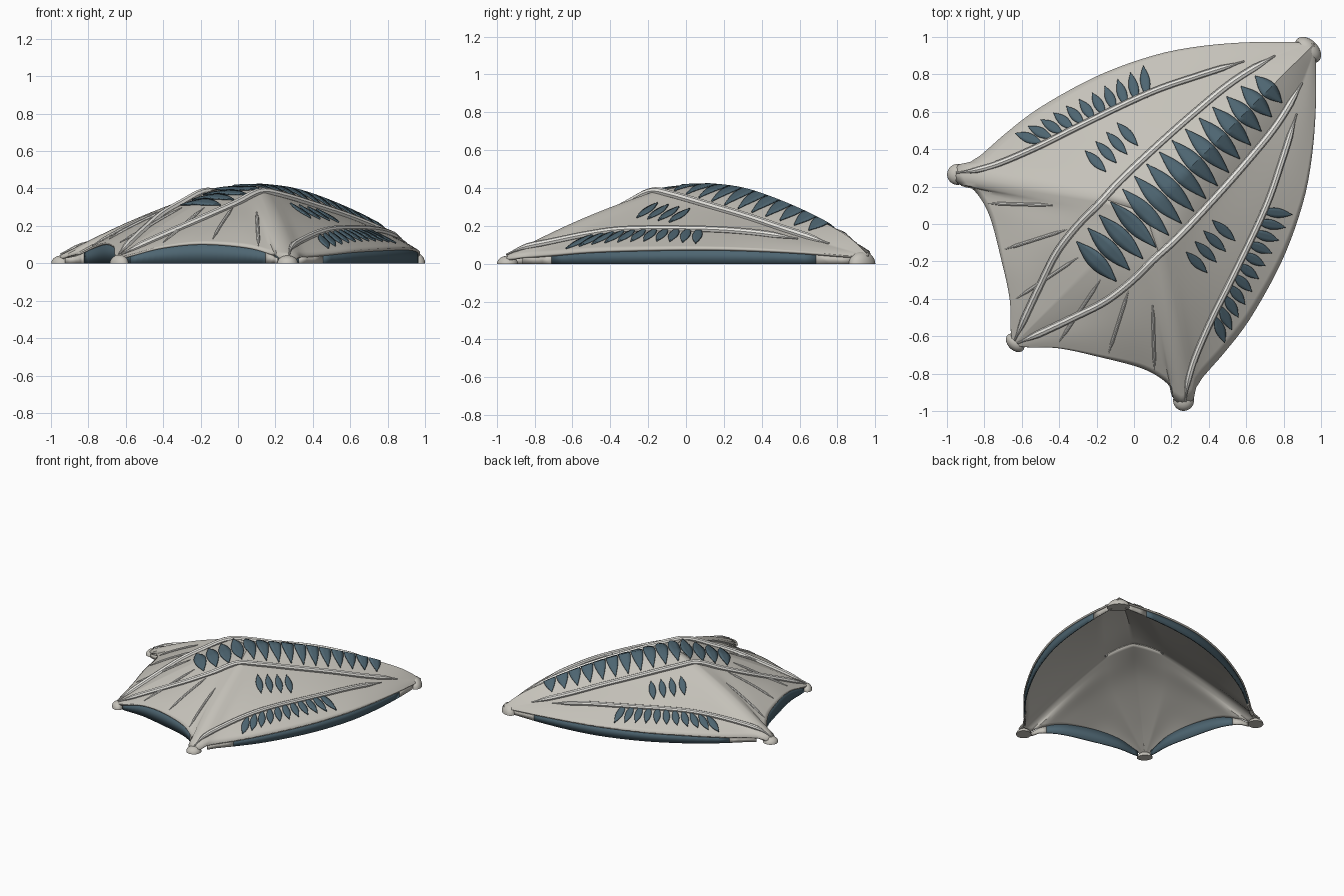
import bpy, bmesh
from math import sin, pi
from mathutils import Vector
from mathutils.bvhtree import BVHTree

if "Cube" in bpy.data.objects:
    bpy.data.objects.remove(bpy.data.objects["Cube"])


def material(name, col):
    m = bpy.data.materials.new(name)
    m.diffuse_color = (*col, 1)
    m.use_nodes = True
    m.node_tree.nodes["Principled BSDF"].inputs["Base Color"].default_value = m.diffuse_color
    return m


glass = material("glass", (0.075, 0.13, 0.165))
concrete = material("concrete", (0.56, 0.54, 0.49))
pale = material("pale_concrete", (0.8, 0.79, 0.75))


def swap(p):  # reflect across the diagonal x = y
    return Vector((p[1], p[0], p[2]))


def spline(pts, n):
    """Catmull-Rom curve resampled to n + 1 evenly spaced points."""
    p = [Vector(q) for q in pts]
    p = [2 * p[0] - p[1]] + p + [2 * p[-1] - p[-2]]
    dense = []
    for i in range(1, len(p) - 2):
        a, b, c, d = p[i - 1:i + 3]
        for k in range(20):
            t = k / 20
            dense.append(0.5 * (2 * b + (c - a) * t + (2 * a - 5 * b + 4 * c - d) * t * t
                                + (3 * b - a - 3 * c + d) * t ** 3))
    dense.append(p[-2])
    acc = [0]
    for a, b in zip(dense, dense[1:]):
        acc.append(acc[-1] + (b - a).length)
    out, j = [], 0
    for i in range(n + 1):
        s = acc[-1] * i / n
        while j < len(acc) - 2 and acc[j + 1] < s:
            j += 1
        out.append(dense[j].lerp(dense[j + 1], (s - acc[j]) / (acc[j + 1] - acc[j])))
    return out


def finish(bm, name, mat, thick=0, offset=-1):
    me = bpy.data.meshes.new(name)
    bm.to_mesh(me)
    ob = bpy.data.objects.new(name, me)
    bpy.context.collection.objects.link(ob)
    me.materials.append(mat)
    if thick:
        m = ob.modifiers.new("thickness", 'SOLIDIFY')
        m.thickness, m.offset = thick, offset
    bpy.ops.object.select_all(action='DESELECT')
    ob.select_set(True)
    bpy.context.view_layer.objects.active = ob
    bpy.ops.object.shade_smooth_by_angle(angle=0.6)


def grid(bm, rows):
    vs = [[bm.verts.new(p) for p in r] for r in rows]
    for a, b in zip(vs, vs[1:]):
        for i in range(len(a) - 1):
            bm.faces.new((a[i], a[i + 1], b[i + 1], b[i]))
    return vs


# guide curves of one half of the roof
N, M = 32, 14
R = (-.16, .135, .385)
A = (.965, .965, .045)
B = (-.975, .265, .03)
D = (-.65, -.65, .03)
O = (.06, .06, .412)
rib_back = spline([R, (-.03, .275, .345), (.33, .6, .24), (.64, .84, .135), (.86, .94, .07), A], N)
rib_front = spline([R, (-.26, .035, .335), (-.4, -.13, .26), (-.56, -.45, .12), D], N)
spine_back = spline([O, (.15, .15, .413), (.34, .34, .382), (.6, .6, .283), (.84, .84, .155), A], N)
spine_front = spline([O, (-.18, -.18, .335), (-.45, -.45, .175), D], N)
edge_back = spline([B, (-.945, .315, .03), (-.85, .345, .04), (-.68, .49, .055), (-.5, .625, .07),
                    (-.2, .79, .08), (.1, .9, .083), (.35, .95, .077), (.62, .972, .062),
                    (.88, .972, .04), A], N)
edge_front = spline([B, (-.935, .21, .035), (-.86, .185, .05), (-.775, .05, .09), (-.71, -.19, .11),
                     (-.665, -.4, .09), (-.66, -.56, .05), D], N)

# roof shell: four lofted panels, mirrored across the diagonal
bm = bmesh.new()
for a, b, bulge in ((rib_back, edge_back, .022), (rib_front, edge_front, .022),
                    (spine_back, rib_back, .01), (spine_front, rib_front, .006)):
    rows = []
    for i in range(N + 1):
        k = bulge * (1 - i / N)
        rows.append([a[i].lerp(b[i], j / M) + Vector((0, 0, k * sin(pi * j / M))) for j in range(M + 1)])
    grid(bm, rows)
    grid(bm, [[swap(p) for p in r] for r in rows])
bmesh.ops.remove_doubles(bm, verts=bm.verts, dist=.0006)
bmesh.ops.recalc_face_normals(bm, faces=bm.faces)
if sum(f.normal.z for f in bm.faces) < 0:
    bmesh.ops.reverse_faces(bm, faces=bm.faces)
finish(bm, "roof_shell", concrete, .014)
tree = BVHTree.FromBMesh(bm)


def drop(x, y, lift):
    hit = tree.ray_cast(Vector((x, y, 2)), Vector((0, 0, -1)))[0]
    return Vector((x, y, (hit.z if hit else .05) + lift))


# raised ribs: round tubes with tapered ends
def tube(name, pts, r, taper):
    bm = bmesh.new()
    n, rows = len(pts) - 1, []
    for i, p in enumerate(pts):
        d = (pts[min(n, i + 1)] - pts[max(0, i - 1)]).normalized()
        s = d.cross(Vector((0, 0, 1))).normalized()
        u = s.cross(d)
        w = r * max(.25, min(1, sin(pi * i / n) * taper))
        rows.append([p + s * w * sin(k * pi / 4 + pi / 2) + u * w * sin(k * pi / 4) for k in range(9)])
    vs = grid(bm, rows)
    for ring in (vs[0], vs[-1]):
        bm.faces.new(ring[:8])
    bmesh.ops.remove_doubles(bm, verts=bm.verts, dist=.0001)
    bmesh.ops.recalc_face_normals(bm, faces=bm.faces)
    finish(bm, name, pale)


main = spline(rib_front[::-1][1::6] + rib_back[3:-1:6], 50)
side = spline([drop(x, y, .01) for x, y in (
    (-.95, .275), (-.86, .285), (-.72, .325), (-.5, .42), (-.3, .52), (.08, .7), (.35, .795), (.59, .87))], 40)
fins = [((-.78, .11), (-.43, .10)), ((-.69, -.135), (-.36, -.03)), ((-.63, -.4), (-.3, -.18))]
for tag, f in (("left", Vector), ("right", swap)):
    tube("main_rib_" + tag, [f(p + Vector((0, 0, .008))) for p in main], .02, 6)
    tube("side_rib_" + tag, [f(p) for p in side], .018, 4)
    for k, (a, b) in enumerate(fins):
        a, b = Vector(a), Vector(b)
        pts = spline([drop(*a.lerp(b, i / 3), .004) for i in range(4)], 12)
        tube(f"fin_{tag}_{k}", [f(p) for p in pts], .009, 2)


# leaf-shaped roof windows draped on the shell
def leaf(bm, a, b, width, f):
    a, b = Vector(a), Vector(b)
    d = (b - a).normalized()
    side_dir = Vector((-d.y, d.x))
    rows = []
    for i in range(15):
        c = a.lerp(b, i / 14)
        w = width / 2 * max(.04, sin(pi * i / 14))
        rows.append([f(drop(*(c + side_dir * w * s), .007)) for s in (-1, -.33, .33, 1)])
    grid(bm, rows)


def mix(p, q, t):
    return Vector(p).lerp(Vector(q), t)


spine_leaves, side_leaves, small_leaves = bmesh.new(), bmesh.new(), bmesh.new()
for i in range(15):
    t = i / 14
    u, v = (-.283 + 1.3 * t) * .7071, (.15 + .05 * sin(pi * t) - .05 * t) * .7071
    leaf(spine_leaves, (u - v, u + v), (u + v, u - v), .085, Vector)
for f in (Vector, swap):
    for i in range(11):
        t = i / 10
        leaf(side_leaves, mix((-.49, .435), (.07, .675), t), mix((-.635, .485), (.05, .845), t), .052, f)
    for i in range(4):
        t = i / 3
        leaf(small_leaves, mix((-.15, .28), (.02, .42), t), mix((-.26, .39), (-.09, .54), t), .05, f)
for b, name in ((spine_leaves, "spine_windows"), (side_leaves, "side_windows"), (small_leaves, "small_windows")):
    bmesh.ops.recalc_face_normals(b, faces=b.faces)
    finish(b, name, glass, .008, 0)


# glass walls and solid end piers under the roof edges
def wall(name, pts, axis, lo, hi, mat):
    bm = bmesh.new()
    pts = [p for p in pts if lo <= p[axis] <= hi]
    for f in (Vector, swap):
        top = [f(Vector((p.x * .985, p.y * .985, max(.01, p.z - .006)))) for p in pts]
        grid(bm, [top, [Vector((p.x, p.y, 0)) for p in top]])
    finish(bm, name, mat, .01, 0)


wall("back_glass", edge_back, 0, -.76, .7, glass)
wall("back_pier_outer", edge_back, 0, -.93, -.7, concrete)
wall("back_pier_inner", edge_back, 0, .64, .93, concrete)
wall("front_glass", edge_front, 1, -.6, .17, glass)
wall("front_pier", edge_front, 1, .13, .22, concrete)


# rounded feet, smooth low domes closed by a flat base
def foot(name, x, y, ru, rv, h):
    bm = bmesh.new()
    bmesh.ops.create_uvsphere(bm, u_segments=28, v_segments=14, radius=1)
    for v in bm.verts:
        u, w = v.co.x * ru, v.co.y * rv
        v.co = ((u - w) * .7071 + x, (u + w) * .7071 + y, max(0, v.co.z) * h)
    finish(bm, name, concrete)


foot("foot_back", .93, .93, .055, .083, .065)
foot("foot_front", -.635, -.635, .04, .058, .045)
foot("foot_left", -.943, .265, .056, .056, .042)
foot("foot_right", .265, -.943, .056, .056, .042)
